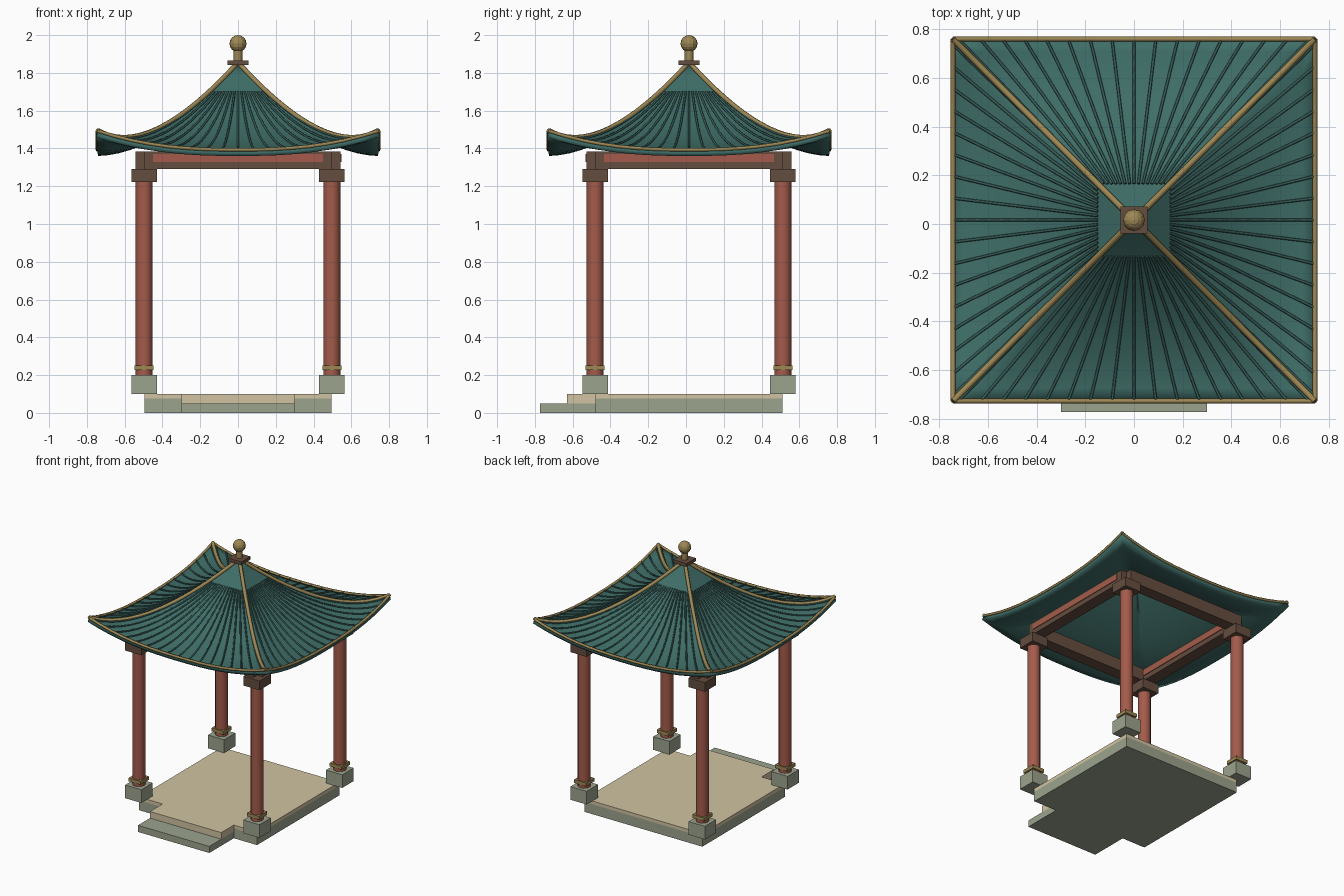
import bpy, math

if "Cube" in bpy.data.objects:
    bpy.data.objects.remove(bpy.data.objects["Cube"])

Y0 = 0.016      # pavilion centre in y (the step sticks out at the front)
R = 0.744       # half width of the roof surface


def mat(name, c):
    m = bpy.data.materials.new(name)
    m.diffuse_color = (*c, 1)
    m.use_nodes = True
    m.node_tree.nodes["Principled BSDF"].inputs["Base Color"].default_value = m.diffuse_color
    return m


TEAL = mat("teal_glaze", (0.05, 0.155, 0.138))
DARK = mat("dark_teal", (0.035, 0.10, 0.09))
RED = mat("red_lacquer", (0.37, 0.105, 0.07))
BROWN = mat("brown_wood", (0.13, 0.075, 0.05))
GOLD = mat("old_gold", (0.34, 0.245, 0.09))
STONE = mat("grey_stone", (0.33, 0.37, 0.27))
TAN = mat("tan_paving", (0.64, 0.55, 0.36))


def finish(name, m):
    ob = bpy.context.object
    ob.name = name
    ob.data.materials.append(m)
    return ob


def box(name, m, x0, x1, y0, y1, z0, z1):
    bpy.ops.mesh.primitive_cube_add(
        size=1, location=((x0 + x1) / 2, (y0 + y1) / 2 + Y0, (z0 + z1) / 2))
    ob = finish(name, m)
    ob.scale = (x1 - x0, y1 - y0, z1 - z0)
    return ob


def block(name, m, x, y, h, z0, z1):
    return box(name, m, x - h, x + h, y - h, y + h, z0, z1)


def cyl(name, m, x, y, r, z0, z1, n=12):
    bpy.ops.mesh.primitive_cylinder_add(
        vertices=n, radius=r, depth=z1 - z0, location=(x, y + Y0, (z0 + z1) / 2))
    ob = finish(name, m)
    bpy.ops.object.shade_smooth_by_angle(angle=math.radians(40))
    return ob


def roof_point(side, r, t, up=0.0):
    """Point on the swept roof: r from apex to eave, t across one side."""
    r = min(r, 1.0)
    z = 1.39 + 0.46 * (1 - r) ** 1.8 + 0.10 * r ** 4.3 * abs(t) ** 2.5 + up
    a = side * math.pi / 2
    x, y = R * r * t, -R * r
    return (x * math.cos(a) - y * math.sin(a),
            x * math.sin(a) + y * math.cos(a) + Y0, z)


def tubes(name, m, paths, radius, res=1):
    cu = bpy.data.curves.new(name, 'CURVE')
    cu.dimensions = '3D'
    cu.bevel_depth = radius
    cu.bevel_resolution = res
    cu.use_fill_caps = True
    for p in paths:
        s = cu.splines.new('POLY')
        s.points.add(len(p) - 1)
        for pt, co in zip(s.points, p):
            pt.co = (*co, 1)
    cu.materials.append(m)
    ob = bpy.data.objects.new(name, cu)
    bpy.context.collection.objects.link(ob)


# Platform and front steps
box("platform", STONE, -0.495, 0.495, -0.495, 0.495, 0, 0.075)
box("platform_paving", TAN, -0.495, 0.495, -0.495, 0.495, 0.075, 0.1)
box("lower_step", STONE, -0.3, 0.3, -0.789, -0.495, 0, 0.05)
box("upper_step", TAN, -0.3, 0.3, -0.645, -0.495, 0.05, 0.1)

# Columns with pedestals, square collars and capitals
for sx in (-1, 1):
    for sy in (-1, 1):
        x, y = sx * 0.497, sy * 0.497
        block("pedestal", STONE, x, y, 0.068, 0.1, 0.2)
        cyl("column", RED, x, y, 0.045, 0.2, 1.23)
        block("column_collar", GOLD, x, y, 0.05, 0.226, 0.252)
        block("capital", BROWN, x, y, 0.068, 1.222, 1.292)

# Beams, each with a red panel on one face
for s in (-0.497, 0.497):
    box("cross_beam", BROWN, -0.497, 0.497, s - 0.045, s + 0.045, 1.292, 1.385)
    box("side_beam", BROWN, s - 0.045, s + 0.045, -0.497, 0.497, 1.292, 1.385)
    box("cross_beam_panel", RED, -0.45, 0.45, s - 0.05, s - 0.04, 1.328, 1.37)
    box("side_beam_panel", RED, s + 0.04, s + 0.05, -0.45, 0.45, 1.328, 1.37)

# Roof shell: four swept sides given thickness downwards
N, M = 14, 16
verts, faces = [], []
for side in range(4):
    base = len(verts)
    for i in range(N + 1):
        for j in range(M + 1):
            verts.append(roof_point(side, max(i / N, 0.004), j / M * 2 - 1))
    for i in range(N):
        for j in range(M):
            a = base + i * (M + 1) + j
            faces.append((a, a + M + 1, a + M + 2, a + 1))
me = bpy.data.meshes.new("roof")
me.from_pydata(verts, [], faces)
roof = bpy.data.objects.new("roof", me)
bpy.context.collection.objects.link(roof)
me.materials.append(TEAL)
weld = roof.modifiers.new("weld", 'WELD')
weld.merge_threshold = 0.0005
sol = roof.modifiers.new("thickness", 'SOLIDIFY')
sol.thickness = 0.03
sol.offset = -1
bpy.ops.object.select_all(action='DESELECT')
bpy.context.view_layer.objects.active = roof
roof.select_set(True)
bpy.ops.object.shade_smooth_by_angle(angle=math.radians(30))

# Tile ribs, hip ridges and eave trim
ribs = [[roof_point(s, 0.2 + 0.8 * k / 12, i / 8 * 0.97, 0.003) for k in range(13)]
        for s in range(4) for i in range(-8, 9)]
tubes("tile_ribs", DARK, ribs, 0.006)
hips = [[roof_point(s, k / 16, 1, 0.006) for k in range(17)] for s in range(4)]
tubes("hip_ridges", GOLD, hips, 0.013)
eaves = [[roof_point(s, 1, k / 8 - 1, 0.003) for k in range(17)] for s in range(4)]
tubes("eave_trim", GOLD, eaves, 0.01)

# Finial
block("finial_base", BROWN, 0, 0, 0.055, 1.842, 1.866)
cyl("finial_stem", GOLD, 0, 0, 0.023, 1.866, 1.93)
bpy.ops.mesh.primitive_uv_sphere_add(
    segments=12, ring_count=8, radius=0.045, location=(0, Y0, 1.955))
finish("finial_ball", GOLD)
